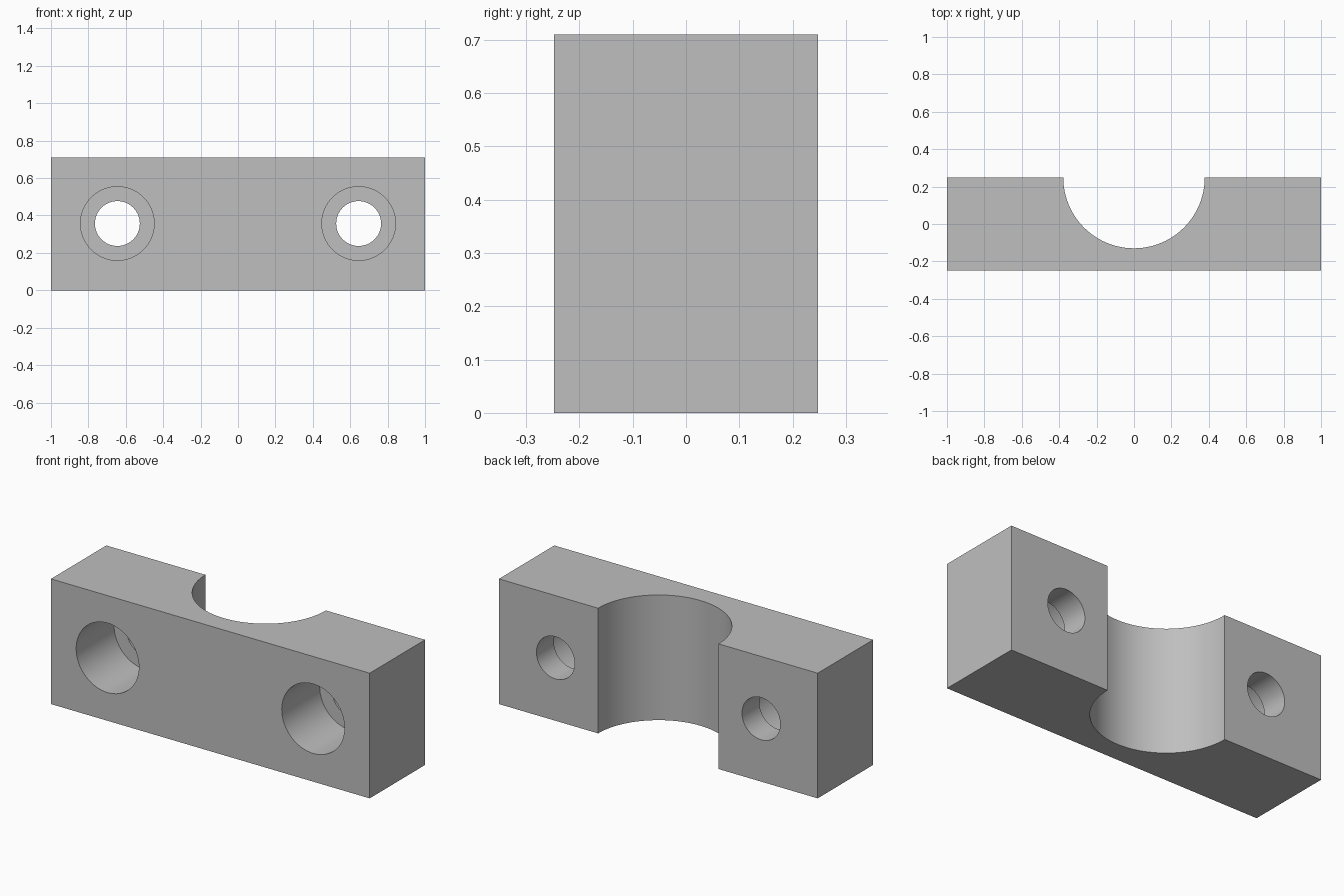
import bpy
import math

old = bpy.data.objects.get("Cube")
if old:
    bpy.data.objects.remove(old, do_unlink=True)

HALF_DEPTH = 0.248
HEIGHT = 0.71
SADDLE_RADIUS = 0.378
BOLT_X = 0.645
BORE_DEPTH = 0.34

grey = bpy.data.materials.new("plain grey")
grey.use_nodes = True
colour = (0.52, 0.52, 0.52, 1)
grey.diffuse_color = colour
grey.node_tree.nodes["Principled BSDF"].inputs["Base Color"].default_value = colour

# Solid block
bpy.ops.mesh.primitive_cube_add(size=1, location=(0, 0, HEIGHT / 2))
block = bpy.context.object
block.name = "clamp_block"
block.scale = (2, 2 * HALF_DEPTH, HEIGHT)
bpy.ops.object.transform_apply(location=False, rotation=False, scale=True)
block.data.materials.append(grey)


def cut_cylinder(name, radius, length, location, tilt=0, sides=64):
    """Cut a round hole into the block, then discard the cutter."""
    bpy.ops.mesh.primitive_cylinder_add(vertices=sides, radius=radius, depth=length,
                                        location=location, rotation=(tilt, 0, 0))
    cutter = bpy.context.object
    cutter.name = name
    cutter.hide_render = True
    cutter.data.materials.append(grey)
    mod = block.modifiers.new(name, "BOOLEAN")
    mod.operation = "DIFFERENCE"
    mod.solver = "EXACT"
    mod.object = cutter
    bpy.ops.object.select_all(action="DESELECT")
    block.select_set(True)
    bpy.context.view_layer.objects.active = block
    bpy.ops.object.modifier_apply(modifier=mod.name)
    bpy.data.objects.remove(cutter, do_unlink=True)


# Half-round saddle in the back
cut_cylinder("saddle_cutter", SADDLE_RADIUS, 2, (0, HALF_DEPTH, HEIGHT / 2), sides=96)

# Counterbored bolt holes, wide at the front
for side in (-1, 1):
    x = side * BOLT_X
    cut_cylinder("counterbore_cutter", 0.197, 2 * BORE_DEPTH,
                 (x, -HALF_DEPTH, HEIGHT / 2 + 0.002), math.pi / 2)
    cut_cylinder("bolt_hole_cutter", 0.12, 2,
                 (x, 0, HEIGHT / 2 + 0.002), math.pi / 2)

# Smooth round walls with crisp rims
bpy.ops.object.shade_smooth_by_angle(angle=math.radians(30))
